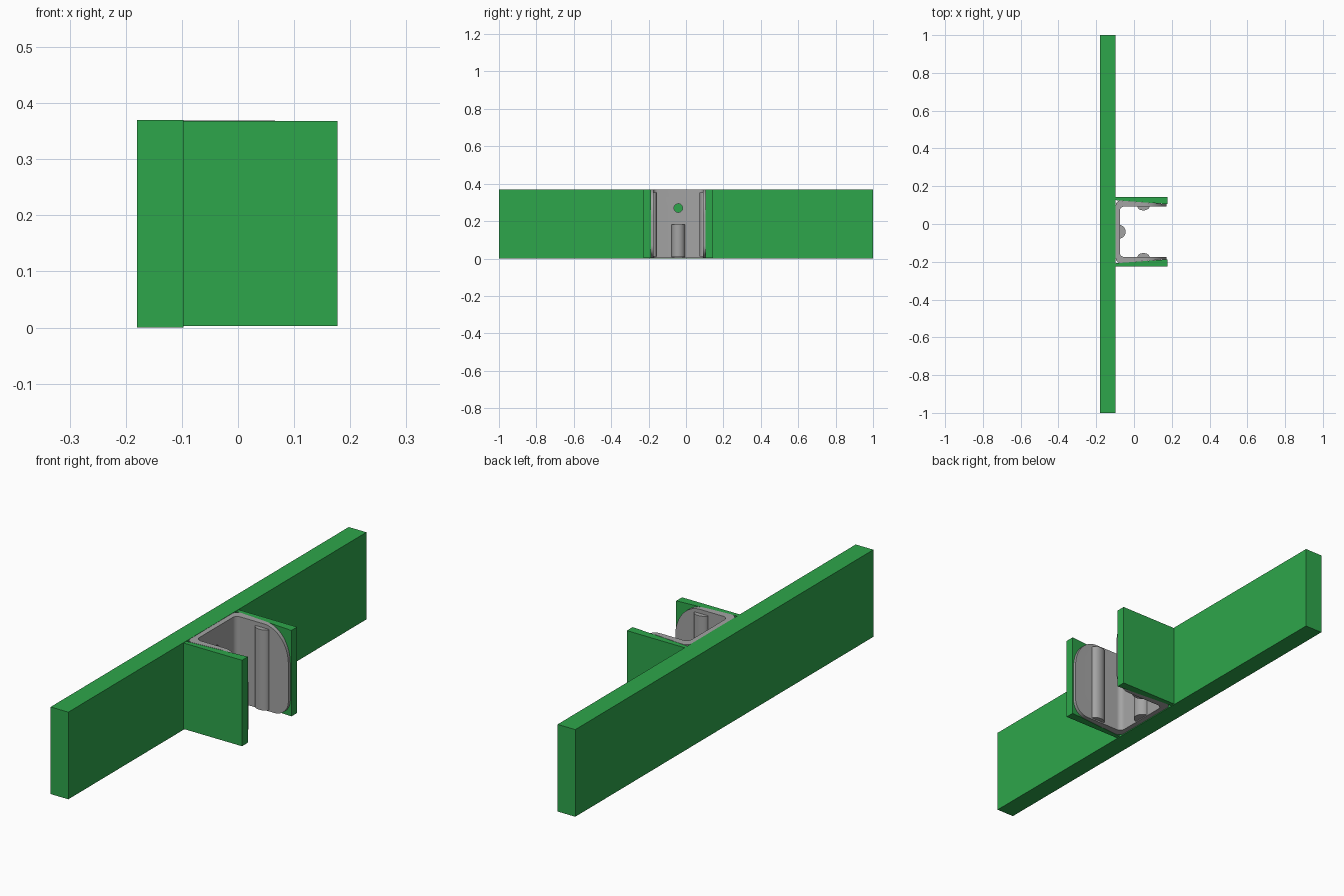
import bpy, bmesh, math
from mathutils import Vector

if "Cube" in bpy.data.objects:
    bpy.data.objects.remove(bpy.data.objects["Cube"])

YC = -0.041          # centre line of the clip
IN, OUT, TIP, ARM = 0.133, 0.167, 0.146, 0.185   # half widths from the centre line
X0, X1 = -0.097, 0.177


def material(name, rgb):
    m = bpy.data.materials.new(name)
    m.diffuse_color = (*rgb, 1)
    m.use_nodes = True
    m.node_tree.nodes["Principled BSDF"].inputs["Base Color"].default_value = m.diffuse_color
    return m


green = material("green", (0.027, 0.38, 0.07))
grey = material("grey", (0.37, 0.37, 0.37))


def prism(name, pts, lo, hi, mat, axis="z", smooth=False):
    """Extrude a closed 2D profile along z (xy points) or y (xz points)."""
    bm = bmesh.new()
    place = (lambda p, h: (p[0], p[1], h)) if axis == "z" else (lambda p, h: (p[0], h, p[1]))
    face = bm.faces.new([bm.verts.new(place(p, lo)) for p in pts])
    move = Vector((0, 0, hi - lo)) if axis == "z" else Vector((0, hi - lo, 0))
    ext = bmesh.ops.extrude_face_region(bm, geom=[face])
    bmesh.ops.translate(bm, vec=move, verts=[v for v in ext["geom"] if isinstance(v, bmesh.types.BMVert)])
    bmesh.ops.recalc_face_normals(bm, faces=bm.faces)
    me = bpy.data.meshes.new(name)
    bm.to_mesh(me)
    bm.free()
    ob = bpy.data.objects.new(name, me)
    bpy.context.collection.objects.link(ob)
    me.materials.append(mat)
    if smooth:
        shade(ob)
    return ob


def shade(ob):
    bpy.ops.object.select_all(action="DESELECT")
    ob.select_set(True)
    bpy.context.view_layer.objects.active = ob
    bpy.ops.object.shade_smooth_by_angle(angle=math.radians(35))


def arc(cx, cy, rx, ry, a0, a1, n=10):
    return [(cx + rx * math.cos(math.radians(a0 + (a1 - a0) * i / n)),
             cy + ry * math.sin(math.radians(a0 + (a1 - a0) * i / n))) for i in range(n + 1)]


def boolean(ob, cutter, op):
    m = ob.modifiers.new("cut", "BOOLEAN")
    m.operation, m.object, m.solver = op, cutter, "EXACT"
    bpy.context.view_layer.objects.active = ob
    bpy.ops.object.modifier_apply(modifier=m.name)
    bpy.data.objects.remove(cutter)


# Long rail
prism("rail", [(-0.18, -1), (X0, -1), (X0, 1), (-0.18, 1)], 0, 0.37, green)

# Side arms with tapered inner faces
for s, side in ((1, "back"), (-1, "front")):
    prism(side + "_arm", [(X0, YC + s * OUT), (X1, YC + s * TIP),
                          (X1, YC + s * ARM), (X0, YC + s * ARM)], 0.003, 0.368, green)

# U-shaped liner clip: half outline mirrored about the centre line
half = [(0.172, IN)] + arc(-0.053, IN - 0.022, 0.022, 0.022, 90, 180, 6)
outer = arc(X0 + 0.025, OUT - 0.027, 0.025, 0.025, 180, 90, 6) + [(0.172, TIP)]
outline = ([(x, YC + y) for x, y in half] + [(x, YC - y) for x, y in reversed(half)]
           + [(x, YC - y) for x, y in reversed(outer)] + [(x, YC + y) for x, y in outer])
clip = prism("liner_clip", outline, -0.1, 0.5, grey)

# Rounded free corners of the clip flanges
shape = ([(-0.2, 0.004), (0.11, 0.004)] + arc(0.107, 0.069, 0.065, 0.065, -85, 0, 12)
         + arc(0.057, 0.229, 0.115, 0.14, 0, 90, 18) + [(-0.2, 0.369)])
boolean(clip, prism("flange_cutter", shape, -0.5, 0.5, grey, "y"), "INTERSECT")

# Screw hole through the clip web
bpy.ops.mesh.primitive_cylinder_add(vertices=32, radius=0.023, depth=0.2,
                                    location=(X0, YC, 0.27), rotation=(0, math.pi / 2, 0))
boolean(clip, bpy.context.object, "DIFFERENCE")
shade(clip)

# Half-round post at the web
prism("web_post", arc(-0.08, YC, 0.036, 0.036, -90, 90, 20), 0.008, 0.182, grey, smooth=True)

# Shallow ribs inside both flanges
for s, side in ((1, "back"), (-1, "front")):
    prism(side + "_rib", arc(0.05, YC + s * (IN + 0.001), 0.032, 0.021, 0, -180 * s, 16),
          0.01, 0.352, grey, smooth=True)
